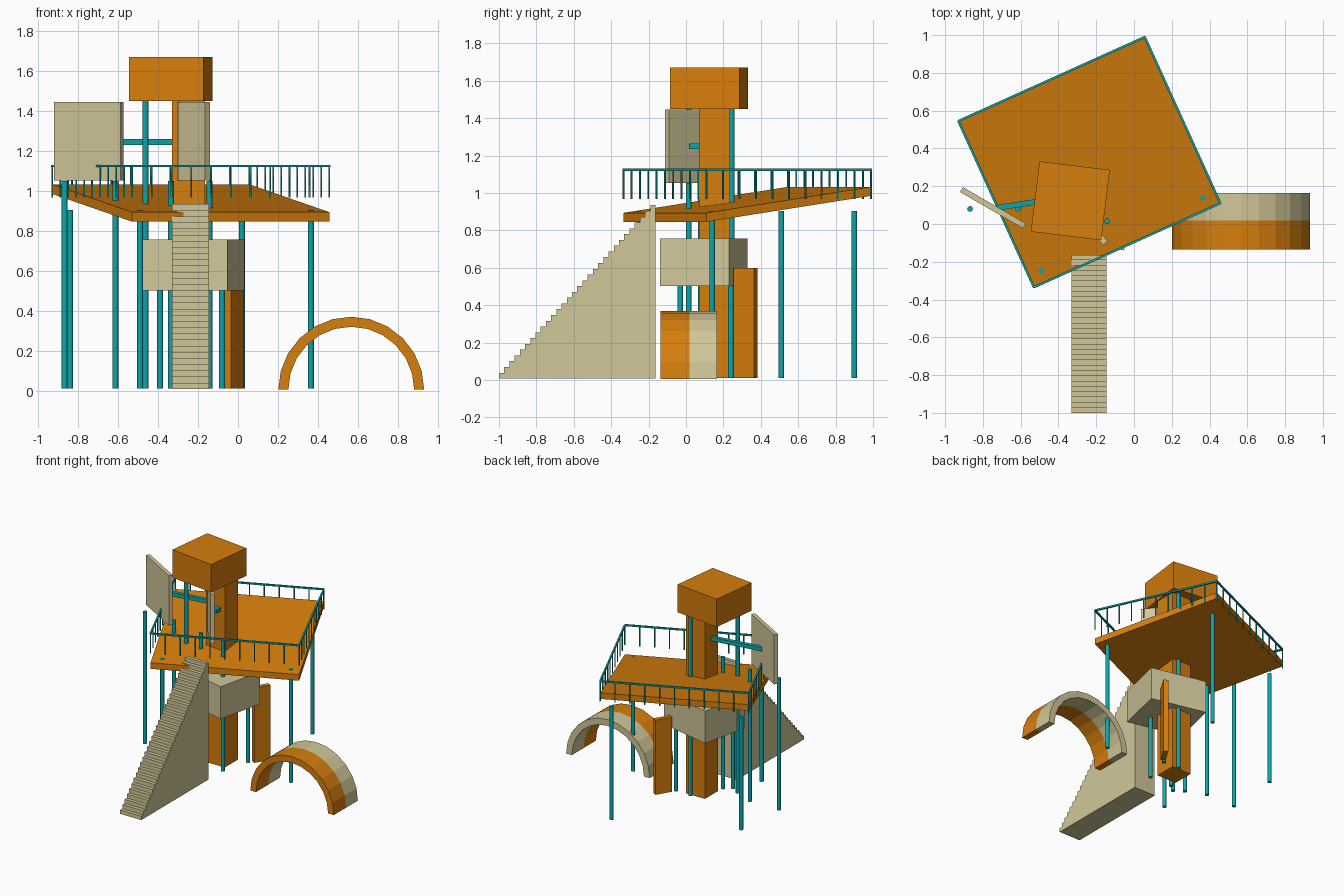
import bpy, bmesh
from math import sin, cos, pi, atan2, degrees, radians
from mathutils import Vector

if "Cube" in bpy.data.objects:
    bpy.data.objects.remove(bpy.data.objects["Cube"])


def material(name, color):
    m = bpy.data.materials.new(name)
    m.diffuse_color = (*color, 1)
    m.use_nodes = True
    m.node_tree.nodes["Principled BSDF"].inputs["Base Color"].default_value = (*color, 1)
    return m


ORANGE = material("orange", (0.67, 0.21, 0.004))
BEIGE = material("beige", (0.64, 0.57, 0.32))
TEAL = material("teal", (0.004, 0.38, 0.40))


def finish(name, bm, mat):
    bmesh.ops.recalc_face_normals(bm, faces=bm.faces)
    me = bpy.data.meshes.new(name)
    bm.to_mesh(me)
    bm.free()
    me.materials.append(mat)
    ob = bpy.data.objects.new(name, me)
    bpy.context.collection.objects.link(ob)
    return ob


def box(name, center, size, mat, turn=0):
    """Box standing upright, turned about z by some degrees."""
    bm = bmesh.new()
    bmesh.ops.create_cube(bm, size=1)
    bmesh.ops.scale(bm, vec=size, verts=bm.verts)
    ob = finish(name, bm, mat)
    ob.location = center
    ob.rotation_euler.z = radians(turn)
    return ob


def post(name, x, y, top, bottom=0.01, radius=0.015, sides=12):
    bm = bmesh.new()
    bmesh.ops.create_cone(bm, cap_ends=True, segments=sides, radius1=radius,
                          radius2=radius, depth=top - bottom)
    ob = finish(name, bm, TEAL)
    ob.location = (x, y, (top + bottom) / 2)
    for p in ob.data.polygons:
        p.use_smooth = len(p.vertices) == 4
    return ob


def beam(name, a, b, width, height):
    """Horizontal bar between two points."""
    a, b = Vector(a), Vector(b)
    d = b - a
    return box(name, (a + b) / 2, (d.length, width, height), TEAL, degrees(atan2(d.y, d.x)))


def extrude(name, outline, offset, mat):
    """Solid from a flat outline pushed along an offset."""
    bm = bmesh.new()
    face = bm.faces.new([bm.verts.new(p) for p in outline])
    new = bmesh.ops.extrude_face_region(bm, geom=[face])["geom"]
    bmesh.ops.translate(bm, vec=offset, verts=[v for v in new if isinstance(v, bmesh.types.BMVert)])
    return finish(name, bm, mat)


# Sloping deck
corners = [(-0.53, -0.335), (0.457, 0.11), (0.057, 0.99), (-0.93, 0.545)]
heights = [0.846, 0.846, 0.985, 0.985]
extrude("deck", [(x, y, z) for (x, y), z in zip(corners, heights)], (0, 0, 0.048), ORANGE)

# Level railing around the deck
RAIL = 1.125
for i, (a, b) in enumerate(zip(corners, corners[1:] + corners[:1])):
    beam(f"rail_{i}", (*a, RAIL), (*b, RAIL), 0.012, 0.012)
    a, b = Vector(a), Vector(b)
    for k in range(10):
        p = a.lerp(b, k / 10)
        post(f"baluster_{i}_{k}", p.x, p.y, RAIL, 0.968, 0.005, 6)

# Support posts: x, y, top height
supports = {
    "deck_post": [(-0.49, -0.245, 0.905), (0.365, 0.14, 0.905),
                  (0.02, 0.9, 0.905), (-0.84, 0.51, 0.905)],
    "panel_post": [(-0.868, 0.08, 1.05), (-0.614, 0.08, 1.05),
                   (-0.335, 0.015, 1.05), (-0.143, 0.015, 1.05)],
    "cabin_post": [(-0.463, 0.015, 1.46), (-0.21, 0.245, 1.46)],
    "block_post": [(-0.39, -0.03, 0.52), (-0.08, 0.24, 0.52)],
}
for name, spots in supports.items():
    for i, (x, y, top) in enumerate(spots):
        post(f"{name}_{i}", x, y, top)

# Central tower with cabin above and block below the deck
box("tower_column", (-0.247, 0.152, 0.735), (0.166, 0.166, 1.45), ORANGE)
box("cabin", (-0.337, 0.123, 1.56), (0.375, 0.375, 0.22), ORANGE, -7)
box("lower_block", (-0.225, 0.095, 0.63), (0.44, 0.38, 0.255), BEIGE, -13)
box("low_pillar", (-0.018, 0.318, 0.305), (0.128, 0.036, 0.59), ORANGE, 59)

# Upright panels and the bars that tie them to the tower
box("wide_panel", (-0.747, 0.086, 1.25), (0.385, 0.03, 0.393), BEIGE, -30)
box("narrow_panel", (-0.22, -0.02, 1.25), (0.212, 0.032, 0.393), BEIGE, 130)
beam("long_bar", (-0.73, 0.085, 1.245), (-0.32, 0.147, 1.245), 0.03, 0.03)
beam("short_bar", (-0.27, 0.045, 1.25), (-0.2, 0.045, 1.25), 0.05, 0.03)

# Solid staircase
STEPS, Y0, Y1, Z0, Z1 = 30, -1.0, -0.163, 0.008, 0.935
run, rise = (Y1 - Y0) / STEPS, (Z1 - Z0) / STEPS
X = -0.33
profile = [(X, Y1, Z0), (X, Y0, Z0)]
for i in range(STEPS):
    z = Z0 + rise * (i + 1)
    profile += [(X, Y0 + run * i, z), (X, Y0 + run * (i + 1), z)]
extrude("staircase", profile, (0.185, 0, 0), BEIGE)


# Two-tone tunnel arch
def arch(name, y, depth, mat, segments=12):
    angles = [pi * i / segments for i in range(segments + 1)]
    ring = [(0.365, a) for a in angles] + [(0.315, a) for a in reversed(angles)]
    extrude(name, [(0.567 + r * cos(a), y, 0.005 + r * sin(a)) for r, a in ring],
            (0, depth, 0), mat)


arch("arch_front", -0.135, 0.153, ORANGE)
arch("arch_back", 0.018, 0.147, BEIGE)

# Ground the whole model
bpy.context.view_layer.update()
